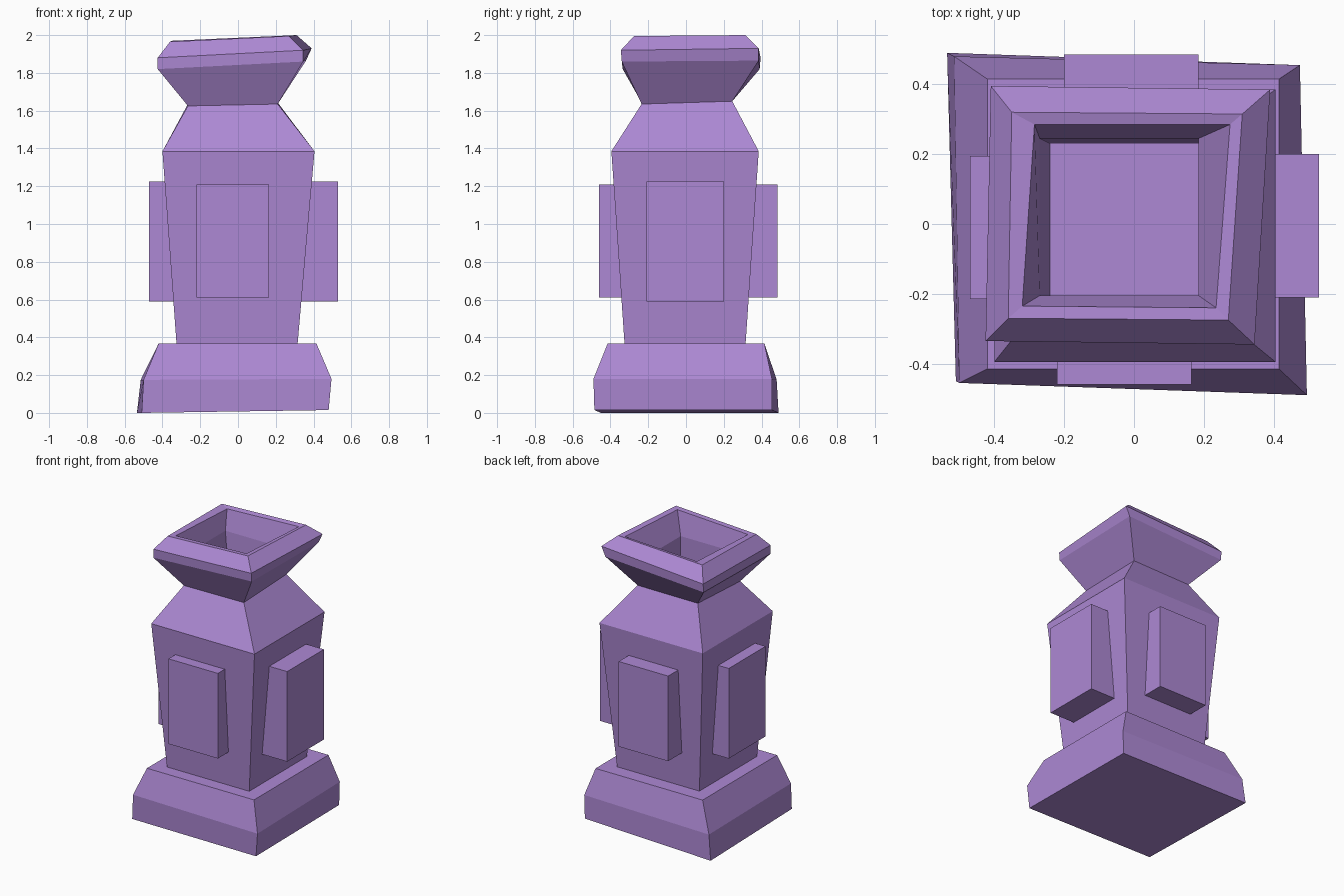
import bpy, bmesh

if "Cube" in bpy.data.objects:
    bpy.data.objects.remove(bpy.data.objects["Cube"])

# One shared purple material
mat = bpy.data.materials.new("purple")
mat.diffuse_color = (0.42, 0.25, 0.66, 1)
mat.use_nodes = True
mat.node_tree.nodes["Principled BSDF"].inputs["Base Color"].default_value = mat.diffuse_color


def finish(name, bm):
    bmesh.ops.recalc_face_normals(bm, faces=bm.faces)
    me = bpy.data.meshes.new(name)
    bm.to_mesh(me)
    bm.free()
    me.materials.append(mat)
    ob = bpy.data.objects.new(name, me)
    bpy.context.collection.objects.link(ob)


def ring(x0, x1, y0, y1, z0, z1=None):
    """Rectangular cross-section, z0 on the left side and z1 on the right."""
    z1 = z0 if z1 is None else z1
    return [(x0, y0, z0), (x1, y0, z1), (x1, y1, z1), (x0, y1, z0)]


def loft(name, rings):
    """Skin a stack of four-cornered rings and cap both ends."""
    bm = bmesh.new()
    loops = [[bm.verts.new(c) for c in r] for r in rings]
    for a, b in zip(loops, loops[1:]):
        for i in range(4):
            j = (i + 1) % 4
            bm.faces.new((a[i], a[j], b[j], b[i]))
    bm.faces.new(loops[0])
    bm.faces.new(loops[-1])
    finish(name, bm)


# Slightly crooked foot
loft("base", [
    [(-.51, -.45, 0), (.48, -.485, .015), (.47, .455, .015), (-.535, .49, 0)],
    [(-.50, -.455, .175), (.495, -.49, .18), (.475, .455, .18), (-.515, .48, .175)],
    ring(-.42, .415, -.415, .415, .368),
])

# Body, shoulder, neck, tilted lip and hollow mouth as one skin
loft("vase_body", [
    ring(-.325, .315, -.325, .315, .36),
    ring(-.40, .405, -.395, .385, 1.385),
    [(-.265, -.225, 1.625), (.21, -.235, 1.635), (.205, .245, 1.65), (-.26, .24, 1.645)],
    [(-.425, -.335, 1.82), (.345, -.34, 1.86), (.36, .385, 1.865), (-.41, .39, 1.82)],
    [(-.425, -.335, 1.88), (.345, -.345, 1.92), (.39, .385, 1.93), (-.41, .395, 1.88)],
    [(-.36, -.27, 1.965), (.27, -.275, 1.995), (.31, .315, 2.0), (-.35, .32, 1.97)],
    [(-.32, -.235, 1.965), (.235, -.24, 1.99), (.275, .285, 1.99), (-.285, .285, 1.965)],
    ring(-.27, .185, -.205, .245, 1.83),
    ring(-.24, .185, -.205, .23, 1.6),
])

# Raised panels on the four sides: x, y and z ranges
panels = {
    "front_panel": (-.22, .165, -.46, -.25, .61, 1.21),
    "back_panel": (-.20, .185, .25, .485, .61, 1.21),
    "left_panel": (-.47, -.25, -.215, .195, .59, 1.225),
    "right_panel": (.25, .53, -.21, .20, .59, 1.225),
}
for name, (x0, x1, y0, y1, z0, z1) in panels.items():
    loft(name, [ring(x0, x1, y0, y1, z0), ring(x0, x1, y0, y1, z1)])
